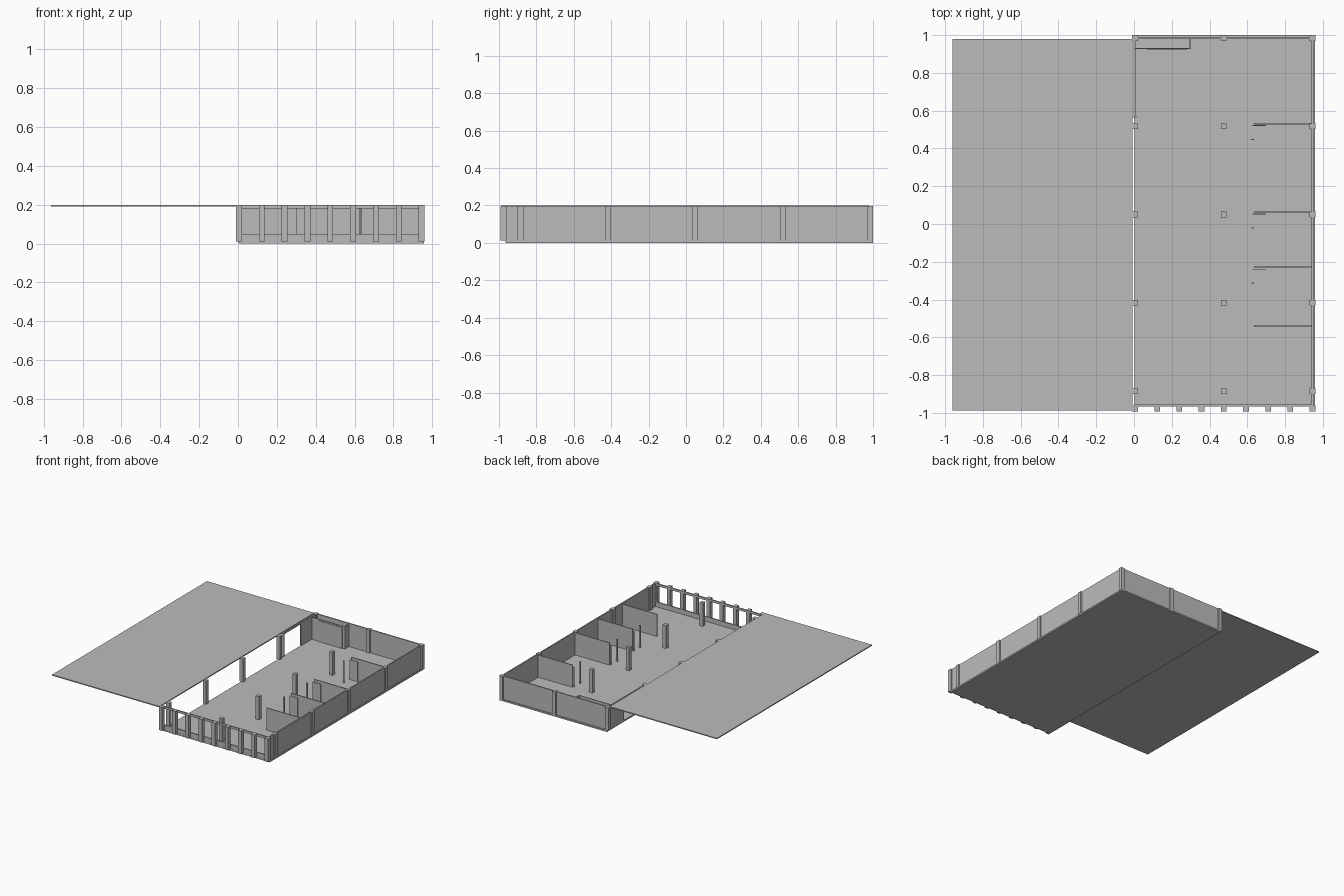
import bpy

cube = bpy.data.objects.get("Cube")
if cube:
    bpy.data.objects.remove(cube)

plaster = bpy.data.materials.new("plain_grey")
plaster.use_nodes = True
GREY = (0.5, 0.5, 0.5, 1)
plaster.diffuse_color = GREY
plaster.node_tree.nodes["Principled BSDF"].inputs["Base Color"].default_value = GREY


def box(name, x, y, z):
    """Box from (min, max) pairs on each axis."""
    spans = (x, y, z)
    bpy.ops.mesh.primitive_cube_add(size=1, location=[(a + b) / 2 for a, b in spans])
    ob = bpy.context.object
    ob.name = name
    ob.scale = [b - a for a, b in spans]
    bpy.ops.object.transform_apply(location=False, rotation=False, scale=True)
    ob.data.materials.append(plaster)
    return ob


def around(centre, width):
    return (centre - width / 2, centre + width / 2)


FLOOR_TOP, TOP = 0.012, 0.198
HEIGHT = (FLOOR_TOP, TOP)
LEFT, MIDDLE, RIGHT = 0.003, 0.475, 0.945
BACK, FRONT = 0.985, -0.96
COLUMN, WALL, THIN = 0.03, 0.01, 0.006

# Floor slab and the roof slab laid out beside it
box("floor", (LEFT, 0.958), (-0.966, 1.0), (0, FLOOR_TOP))
box("roof_slab", (-0.962, -0.008), (-0.988, 0.98), (0.192, 0.2))

# Outer walls
box("side_wall", around(RIGHT, WALL), (FRONT, BACK), HEIGHT)
box("back_wall", (LEFT, RIGHT), around(BACK, WALL), HEIGHT)
box("corner_wall", around(LEFT, WALL), (0.79, BACK), HEIGHT)
box("opening_header", around(LEFT, WALL), (0.57, 0.79), (0.187, TOP))
box("opening_post", around(LEFT, 0.02), around(0.568, WALL), HEIGHT)

# Structural columns on a regular grid
for row in range(5):
    y = BACK - row * 0.4675
    for x in (LEFT + 0.002, MIDDLE, RIGHT):
        box("column", around(x, COLUMN), around(y, COLUMN), HEIGHT)

# Window front: sill, top beam and pilasters
box("window_sill", (LEFT, RIGHT), around(FRONT, WALL), (FLOOR_TOP, 0.05))
box("window_beam", (LEFT, RIGHT), around(FRONT, WALL), (0.18, TOP))
for i in range(9):
    x = 0.005 + i * 0.1175
    box("pilaster", around(x, COLUMN), (-0.992, FRONT), HEIGHT)

# Room partitions, three of them with an open door leaf and a door post
for y in (0.53, 0.062, -0.23, -0.54):
    box("partition", (0.635, RIGHT), around(y, 0.008), (FLOOR_TOP, 0.19))
    if y > -0.5:
        box("door_leaf", (0.627, 0.7), around(y - 0.009, 0.004), (FLOOR_TOP, 0.17))
        box("door_post", (0.622, 0.634), around(y - 0.083, THIN), (FLOOR_TOP, 0.19))

# Storage closet in the back corner with a wide door panel
box("closet_front", (LEFT, 0.302), around(0.93, THIN), (FLOOR_TOP, 0.19))
box("closet_side", (0.293, 0.302), (0.93, BACK), (FLOOR_TOP, 0.19))
box("closet_door", (0.07, 0.28), around(0.925, 0.005), (FLOOR_TOP, 0.18))
